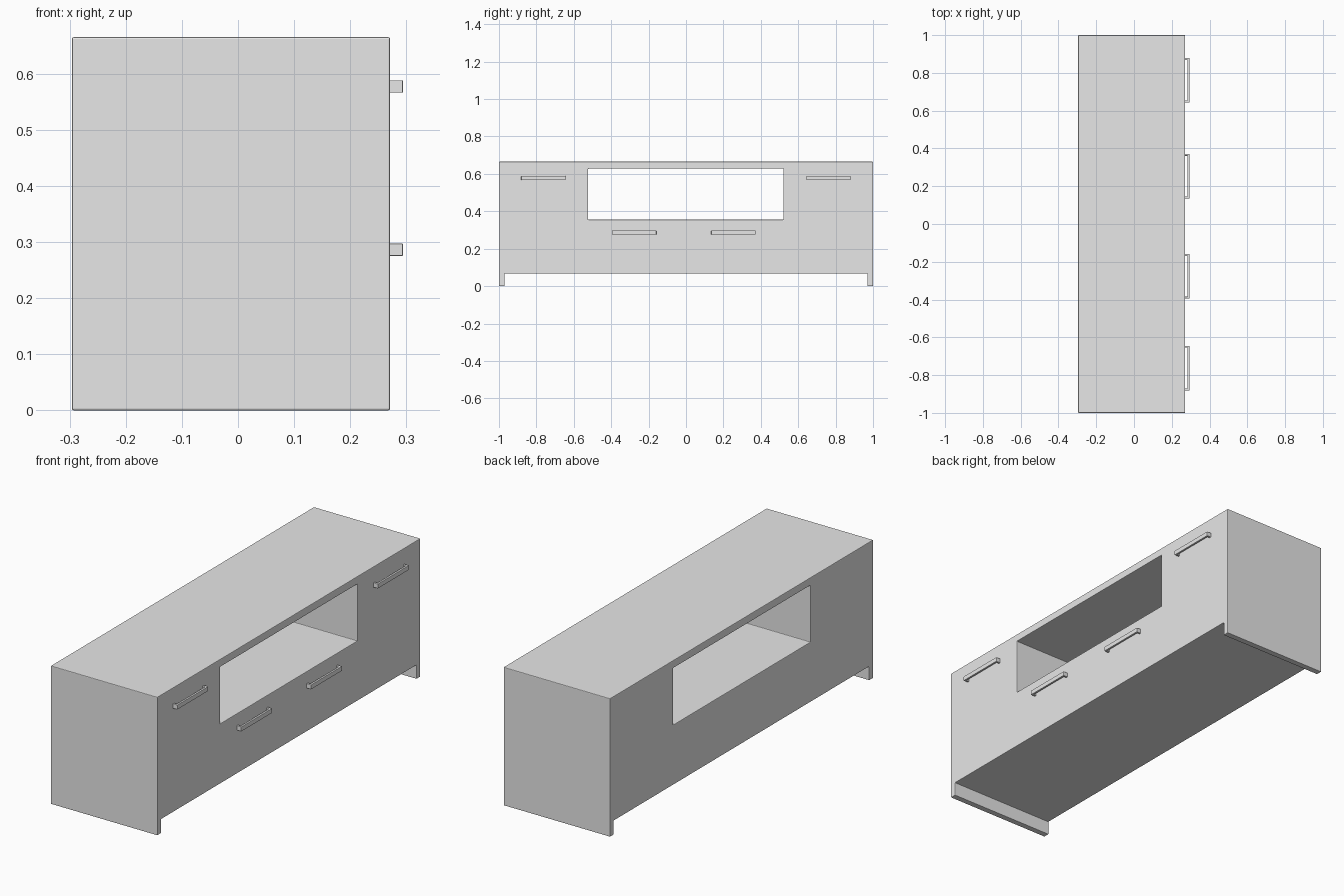
import bpy, bmesh
from mathutils import Vector

cube = bpy.data.objects.get("Cube")
if cube:
    bpy.data.objects.remove(cube, do_unlink=True)

grey = bpy.data.materials.new("plain grey")
grey.use_nodes = True
grey.diffuse_color = (0.8, 0.8, 0.8, 1)
grey.node_tree.nodes["Principled BSDF"].inputs["Base Color"].default_value = (0.8, 0.8, 0.8, 1)

BACK, FRONT = -0.296, 0.271      # carcass depth along x
HANDLE_OUT = 0.294


def finish(name, bm, bevel):
    bmesh.ops.recalc_face_normals(bm, faces=bm.faces)
    mesh = bpy.data.meshes.new(name)
    bm.to_mesh(mesh)
    bm.free()
    mesh.materials.append(grey)
    obj = bpy.data.objects.new(name, mesh)
    bpy.context.collection.objects.link(obj)
    mod = obj.modifiers.new("soft edges", 'BEVEL')
    mod.width = bevel
    mod.segments = 2
    mod.limit_method = 'ANGLE'
    return obj


def extrude_cells(ys, zs, empty, x0, x1):
    """Fill a grid of cells except the empty ones, then extrude along x."""
    bm = bmesh.new()
    grid = [[bm.verts.new((x0, y, z)) for z in zs] for y in ys]
    for i in range(len(ys) - 1):
        for j in range(len(zs) - 1):
            if (i, j) not in empty:
                bm.faces.new((grid[i][j], grid[i + 1][j],
                              grid[i + 1][j + 1], grid[i][j + 1]))
    bmesh.ops.delete(bm, geom=[v for v in bm.verts if not v.link_faces], context='VERTS')
    ext = bmesh.ops.extrude_face_region(bm, geom=bm.faces[:], use_keep_orig=True)
    moved = [e for e in ext["geom"] if isinstance(e, bmesh.types.BMVert)]
    bmesh.ops.translate(bm, verts=moved, vec=Vector((x1 - x0, 0, 0)))
    return bm


# Cabinet: end panels reach the floor, an open shelf runs right through
ys = (-1, -0.97, -0.523, 0.52, 0.97, 1)
zs = (0, 0.067, 0.355, 0.628, 0.665)
gaps = {(1, 0), (2, 0), (3, 0), (2, 2)}
finish("cabinet", extrude_cells(ys, zs, gaps, BACK, FRONT), 0.003)


# Handles: flat bar on two short posts
def handle(name, y, z, length=0.236, height=0.022, thick=0.01):
    bm = bmesh.new()
    h = length / 2
    bar_x = HANDLE_OUT - thick
    outline = ((FRONT - 0.002, -h), (HANDLE_OUT, -h), (HANDLE_OUT, h), (FRONT - 0.002, h),
               (FRONT - 0.002, h - thick), (bar_x, h - thick),
               (bar_x, thick - h), (FRONT - 0.002, thick - h))
    face = bm.faces.new([bm.verts.new((px, y + py, z - height / 2)) for px, py in outline])
    ext = bmesh.ops.extrude_face_region(bm, geom=[face], use_keep_orig=True)
    moved = [e for e in ext["geom"] if isinstance(e, bmesh.types.BMVert)]
    bmesh.ops.translate(bm, verts=moved, vec=(0, 0, height))
    finish(name, bm, 0.0015)


handle("right_door_handle", -0.763, 0.577)
handle("left_door_handle", 0.761, 0.577)
handle("right_drawer_handle", -0.277, 0.286)
handle("left_drawer_handle", 0.253, 0.286)
